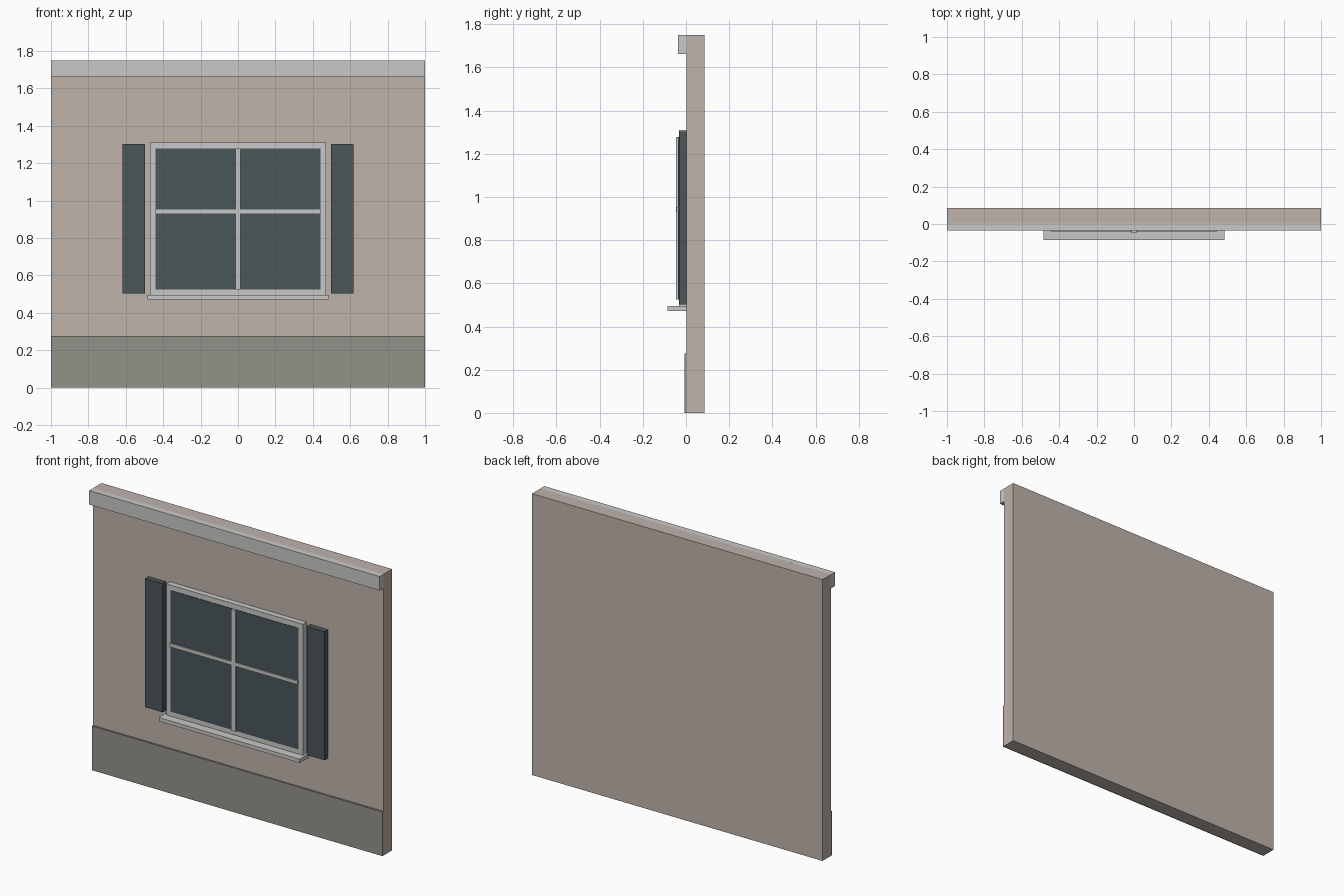
import bpy

default = bpy.data.objects.get("Cube")
if default:
    bpy.data.objects.remove(default, do_unlink=True)


def srgb(r, g, b):
    def linear(c):
        c /= 255
        return c / 12.92 if c < 0.04 else ((c + 0.055) / 1.055) ** 2.4
    return (linear(r), linear(g), linear(b), 1)


def material(name, color):
    m = bpy.data.materials.new(name)
    m.use_nodes = True
    m.diffuse_color = color
    bsdf = next(n for n in m.node_tree.nodes if n.type == 'BSDF_PRINCIPLED')
    bsdf.inputs["Base Color"].default_value = color
    return m


plaster = material("warm plaster", srgb(191, 179, 172))
stone = material("grey stone", srgb(148, 146, 137))
trim = material("pale trim", srgb(201, 201, 200))
slate = material("dark slate", srgb(75, 87, 91))


def box(name, mat, x, y, z):
    """Box given by its (low, high) extent on each axis."""
    spans = (x, y, z)
    bpy.ops.mesh.primitive_cube_add(size=1, location=[(a + b) / 2 for a, b in spans])
    ob = bpy.context.object
    ob.name = name
    ob.scale = [b - a for a, b in spans]
    bpy.ops.object.transform_apply(location=False, rotation=False, scale=True)
    ob.data.materials.append(mat)
    return ob


WALL = 0.003   # front plane of the wall
FACE = -0.033  # front plane of the window frame

# Wall with plinth and top moulding
box("wall", plaster, (-1, 1), (WALL, 0.086), (0, 1.75))
box("plinth", stone, (-1, 1), (-0.008, WALL), (0, 0.275))
box("cornice", trim, (-1, 1), (-0.036, WALL), (1.663, 1.75))

# Window: frame, sill, glass and glazing bars
box("window_frame", trim, (-0.47, 0.47), (FACE, WALL), (0.492, 1.31))
box("window_sill", trim, (-0.485, 0.485), (-0.086, WALL), (0.472, 0.495))
box("window_glass", slate, (-0.44, 0.44), (FACE - 0.003, FACE), (0.525, 1.278))
box("vertical_bar", trim, (-0.014, 0.014), (-0.047, FACE), (0.525, 1.278))
box("horizontal_bar", trim, (-0.44, 0.44), (-0.044, FACE), (0.931, 0.953))

# Shutters on both sides
for side, name in ((1, "left_shutter"), (-1, "right_shutter")):
    box(name, slate, sorted((side * 0.497, side * 0.618)), (-0.031, WALL), (0.503, 1.303))
